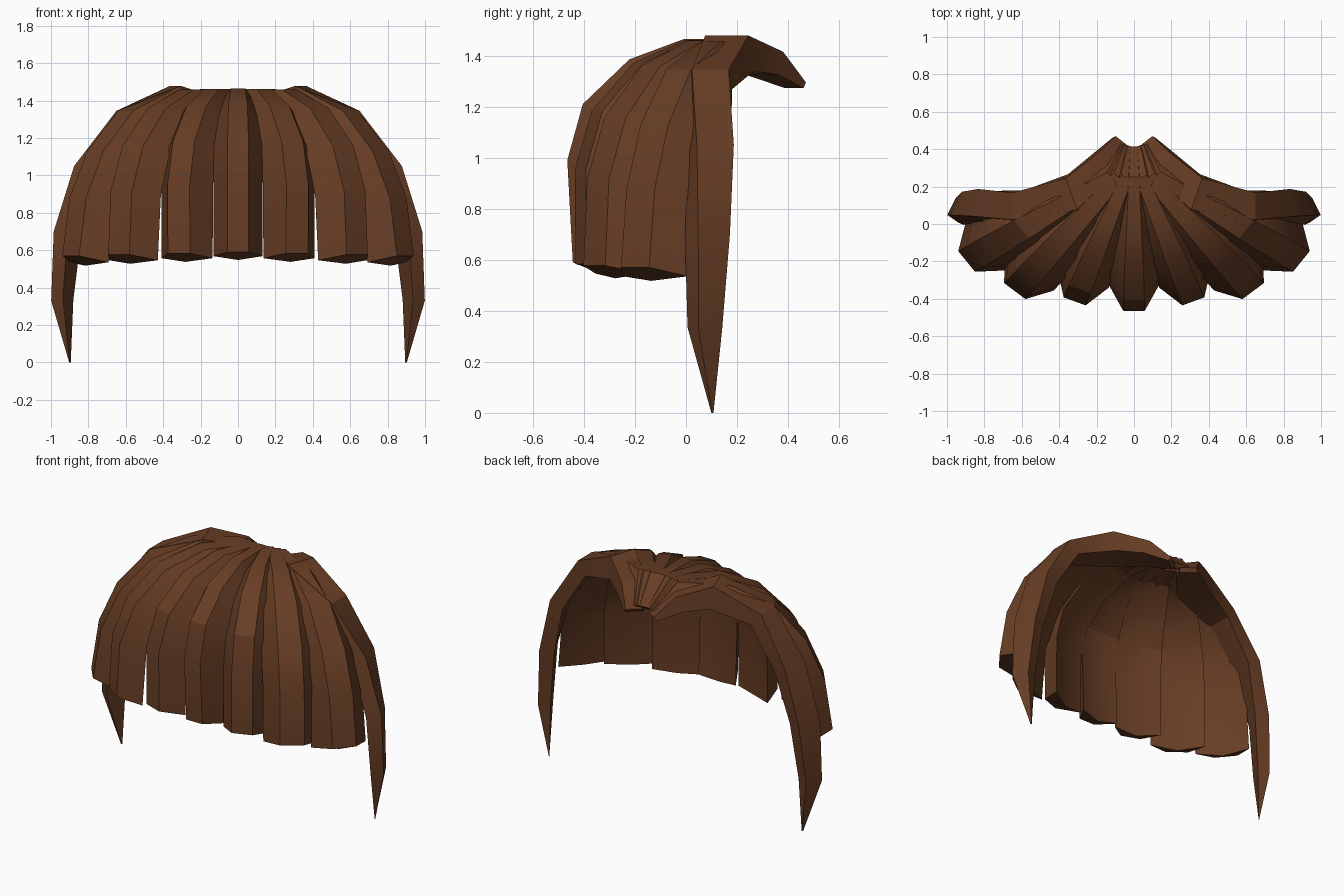
import bpy, bmesh, math
from mathutils import Vector

if "Cube" in bpy.data.objects:
    bpy.data.objects.remove(bpy.data.objects["Cube"])

brown = bpy.data.materials.new("chestnut brown")
brown.diffuse_color = (0.135, 0.047, 0.018, 1)
brown.use_nodes = True
brown.node_tree.nodes["Principled BSDF"].inputs["Base Color"].default_value = brown.diffuse_color


def make_lock(name, rows, flat, hollow, cap_drop=0):
    """Sweep a five-sided lock; each row is (ridge point, half-width vector, depth)."""
    bm = bmesh.new()
    rings = []
    middle = Vector((0, 0.2, 0.75))
    for i, (p, w, depth) in enumerate(rows):
        a, b = rows[max(i - 1, 0)][0], rows[min(i + 1, len(rows) - 1)][0]
        d = (b - a).cross(w).normalized()
        if d.dot(middle - p) < 0:
            d = -d
        sag = Vector()
        if cap_drop and i == len(rows) - 1:
            d.z = -cap_drop
            sag.z = -0.025
        d = d * depth
        section = [p - w * flat, p + w * flat, p + w + d,
                   p + d * hollow + sag, p - w + d]
        rings.append([bm.verts.new(v) for v in section])
    for r, s in zip(rings, rings[1:]):
        for k in range(5):
            n = (k + 1) % 5
            bm.faces.new((r[k], r[n], s[n], s[k]))
    bm.faces.new(rings[0])
    bm.faces.new(rings[-1])
    bmesh.ops.recalc_face_normals(bm, faces=bm.faces)
    mesh = bpy.data.meshes.new(name)
    bm.to_mesh(mesh)
    bm.free()
    mesh.materials.append(brown)
    ob = bpy.data.objects.new(name, mesh)
    bpy.context.collection.objects.link(ob)
    bpy.ops.object.select_all(action='DESELECT')
    ob.select_set(True)
    bpy.context.view_layer.objects.active = ob
    bpy.ops.object.shade_smooth_by_angle(angle=math.radians(25))
    return ob


# Arc of a lock: (reach, height) for the middle and for the outermost locks
middle_arc = [(0.36, 1.465), (0.66, 1.385), (0.915, 1.21), (1.0, 0.99), (0.97, 0.59)]
outer_arc = [(0.34, 1.455), (0.62, 1.345), (0.83, 1.13), (0.95, 0.88), (1.0, 0.57)]
widths = [0.68, 0.88, 0.98, 1.0, 1.0]
depths = [0.55, 0.75, 0.9, 1.0, 0.95]

# Lower end of each lock: x, y, facing angle in degrees, half width
ends = [(0.0, -0.465, 0, 0.132), (0.322, -0.425, 20, 0.146),
        (0.643, -0.365, 37, 0.165), (0.895, -0.20, 51, 0.165)]


def mirrored(rows, side):
    flip = Vector((side, 1, 1))
    return [(p * flip, w * flip, d) for p, w, d in rows]


# Seven fringe locks fanning out from the crown
for i, (ex, ey, angle, half) in enumerate(ends):
    t = i / 3
    across = Vector((math.cos(math.radians(angle)), math.sin(math.radians(angle)), 0))
    sx, sy = 0.04 * i, 0.25
    rows = [(Vector((0.018 * i, 0.415, 1.315)), across * 0.04, 0.03),
            (Vector((sx, sy, 1.462)), across * half * 0.5, 0.06)]
    for (f0, z0), (f1, z1), ws, ds in zip(middle_arc, outer_arc, widths, depths):
        f, z = f0 + (f1 - f0) * t, z0 + (z1 - z0) * t
        rows.append((Vector((sx + (ex - sx) * f, sy + (ey - sy) * f, z)),
                     across * half * ws, 0.135 * ds))
    for side in ((1,) if i == 0 else (1, -1)):
        label = "middle" if i == 0 else ("right" if side > 0 else "left")
        make_lock(f"fringe_lock_{label}_{i}", mirrored(rows, side),
                  0.43, 0.8, 0.17 + 0.1 * t)

# Long pointed locks framing each side
side_rows = [
    ((0.06, 0.44, 1.295), (0.045, 0.035, 0), 0.03),
    ((0.15, 0.325, 1.415), (0.05, 0.065, 0), 0.10),
    ((0.335, 0.16, 1.478), (0.035, 0.10, 0), 0.14),
    ((0.65, 0.095, 1.345), (0.00, 0.085, 0), 0.10),
    ((0.855, 0.115, 1.05), (-0.025, 0.085, 0), 0.09),
    ((0.953, 0.11, 0.70), (-0.038, 0.073, 0), 0.09),
    ((0.975, 0.095, 0.33), (-0.028, 0.055, 0), 0.075),
    ((0.90, 0.105, 0.0), (-0.003, 0.003, 0), 0.004),
]
rows = [(Vector(p), Vector(w), d) for p, w, d in side_rows]
for side, label in ((1, "right"), (-1, "left")):
    make_lock(f"side_lock_{label}", mirrored(rows, side), 0.85, 1.0)
